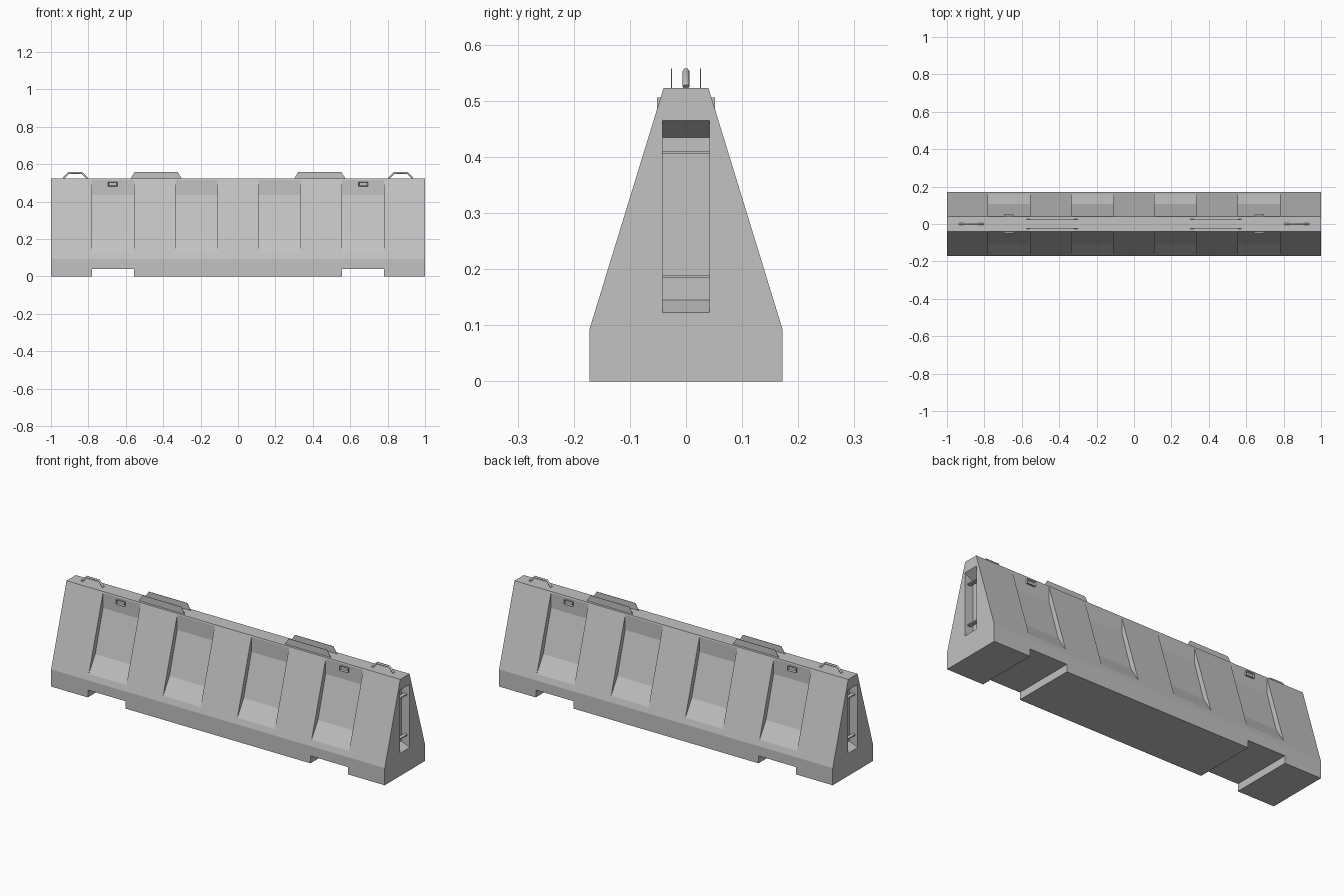
import bpy
import bmesh

if "Cube" in bpy.data.objects:
    bpy.data.objects.remove(bpy.data.objects["Cube"])

# Single concrete colour
concrete = bpy.data.materials.new("concrete_grey")
concrete.use_nodes = True
GREY = (0.54, 0.54, 0.54, 1)
concrete.diffuse_color = GREY
concrete.node_tree.nodes["Principled BSDF"].inputs["Base Color"].default_value = GREY


def add_prism(bm, points, axis, start, end):
    """Extrude a closed 2D outline along x (points are y,z) or y (points are x,z)."""
    def place(p, d):
        return (d, p[0], p[1]) if axis == "x" else (p[0], d, p[1])
    rings = [[bm.verts.new(place(p, d)) for p in points] for d in (start, end)]
    bm.faces.new(rings[0])
    bm.faces.new(rings[1][::-1])
    n = len(points)
    for i in range(n):
        j = (i + 1) % n
        bm.faces.new((rings[0][i], rings[1][i], rings[1][j], rings[0][j]))


def rect(a0, a1, z0, z1):
    return [(a0, z0), (a1, z0), (a1, z1), (a0, z1)]


def finish(name, bm):
    bmesh.ops.recalc_face_normals(bm, faces=bm.faces)
    mesh = bpy.data.meshes.new(name)
    bm.to_mesh(mesh)
    bm.free()
    mesh.materials.append(concrete)
    obj = bpy.data.objects.new(name, mesh)
    bpy.context.collection.objects.link(obj)
    return obj


def prism(name, points, axis, start, end):
    bm = bmesh.new()
    add_prism(bm, points, axis, start, end)
    return finish(name, bm)


# Main tapered body
half = [(0.172, 0), (0.172, 0.093), (0.04, 0.523)]
body = prism("barrier_body", half + [(-y, z) for y, z in reversed(half)], "x", -1, 1)

# Cutters: side recesses, forklift notches and end slots
bm = bmesh.new()
recess = [(0.042, 0.5165), (0.042, 0.435), (0.108, 0.21),
          (0.163, 0.123), (0.3, 0.123), (0.3, 0.5165)]
for side in (-1, 1):
    for x0, x1 in ((0.11, 0.335), (0.555, 0.78)):
        for face in (-1, 1):
            add_prism(bm, [(y * face, z) for y, z in recess], "x", x0 * side, x1 * side)
    add_prism(bm, rect(0.555 * side, 0.78 * side, -0.1, 0.04), "y", -0.3, 0.3)
    slot = [(1.0, 0.123), (1.05, 0.123), (1.05, 0.465),
            (1.0, 0.465), (0.95, 0.435), (0.95, 0.145)]
    add_prism(bm, [(x * side, z) for x, z in slot], "y", -0.042, 0.042)
cutter = finish("recess_cutter", bm)
cutter.hide_render = True

cut = body.modifiers.new("cut", "BOOLEAN")
cut.operation = "DIFFERENCE"
cut.solver = "EXACT"
cut.object = cutter
bpy.context.view_layer.update()
graph = bpy.context.evaluated_depsgraph_get()
carved = bpy.data.meshes.new_from_object(body.evaluated_get(graph))
body.modifiers.clear()
body.data = carved
bpy.data.objects.remove(cutter)


def add_lifting_handle(side, label):
    # Bent bar with a faceted section
    curve = bpy.data.curves.new("handle_path", "CURVE")
    curve.dimensions = "3D"
    curve.bevel_depth = 0.006
    curve.bevel_resolution = 1
    curve.use_fill_caps = True
    path = [(0.806, 0.525), (0.833, 0.553), (0.907, 0.553), (0.934, 0.525)]
    spline = curve.splines.new("POLY")
    spline.points.add(len(path) - 1)
    for point, (x, z) in zip(spline.points, path):
        point.co = (x * side, 0, z, 1)
    curve.materials.append(concrete)
    handle = bpy.data.objects.new(label + "_lifting_handle", curve)
    bpy.context.collection.objects.link(handle)


def add_latch(side, face, label):
    # Small box with a sunken front
    bm = bmesh.new()
    add_prism(bm, rect(0.645 * side, 0.695 * side, 0.482, 0.506), "y",
              0.035 * face, 0.052 * face)
    bmesh.ops.recalc_face_normals(bm, faces=bm.faces)
    front = max(bm.faces, key=lambda f: f.calc_center_median().y * face)
    bmesh.ops.inset_region(bm, faces=[front], thickness=0.006)
    for v in front.verts:
        v.co.y -= 0.008 * face
    finish(label + "_latch", bm)


for side, label in ((1, "left"), (-1, "right")):
    add_lifting_handle(side, label)
    # Cross bars inside the end slot
    for z, level in ((0.187, "lower"), (0.408, "upper")):
        prism(f"{label}_{level}_slot_bar", rect(0.965 * side, 0.985 * side, z - 0.003, z + 0.003),
              "y", -0.042, 0.042)
    for face, where in ((-1, "front"), (1, "back")):
        add_latch(side, face, f"{where}_{label}")
        # Thin upright plates along the top
        plate = [(0.3, 0.522), (0.575, 0.522), (0.553, 0.558), (0.322, 0.558)]
        prism(f"{where}_{label}_top_plate", [(x * side, z) for x, z in plate],
              "y", 0.025 * face, 0.027 * face)
